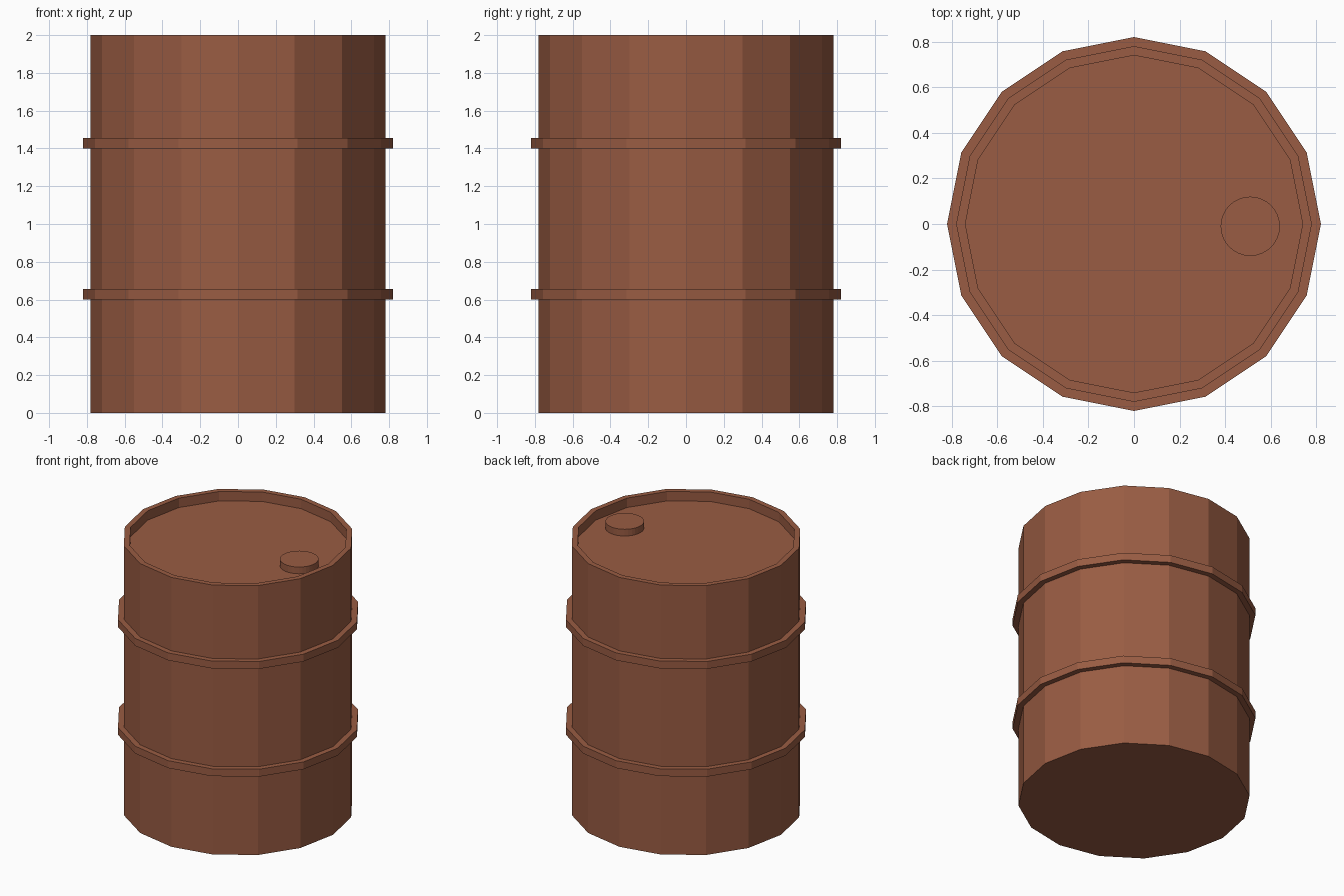
import bpy, bmesh
from math import cos, sin, tau

if "Cube" in bpy.data.objects:
    bpy.data.objects.remove(bpy.data.objects["Cube"])

mat = bpy.data.materials.new("rusty_paint")
mat.diffuse_color = (0.32, 0.107, 0.056, 1)
mat.use_nodes = True
mat.node_tree.nodes["Principled BSDF"].inputs["Base Color"].default_value = mat.diffuse_color


def lathe(name, profile, sides, closed=False, centre=(0, 0)):
    """Spin (radius, z) points around a vertical axis; open profiles get capped ends."""
    bm = bmesh.new()
    rings = [[bm.verts.new((r * cos(tau * i / sides), r * sin(tau * i / sides), z))
              for i in range(sides)] for r, z in profile]
    pairs = list(zip(rings, rings[1:]))
    if closed:
        pairs.append((rings[-1], rings[0]))
    else:
        bm.faces.new(rings[0][::-1])
        bm.faces.new(rings[-1])
    for a, b in pairs:
        for i in range(sides):
            j = (i + 1) % sides
            bm.faces.new((a[i], a[j], b[j], b[i]))
    bmesh.ops.recalc_face_normals(bm, faces=bm.faces)
    mesh = bpy.data.meshes.new(name)
    bm.to_mesh(mesh)
    bm.free()
    mesh.materials.append(mat)
    obj = bpy.data.objects.new(name, mesh)
    obj.location = (*centre, 0)
    bpy.context.collection.objects.link(obj)
    return obj


# Barrel body with raised rim and sunken lid
lathe("barrel_body", [(0.78, 0), (0.78, 2), (0.74, 2), (0.74, 1.93)], 16)

# Two reinforcing hoops
for name, z in (("lower_hoop", 0.6), ("upper_hoop", 1.4)):
    lathe(name, [(0.77, z), (0.82, z), (0.82, z + 0.055), (0.77, z + 0.055)], 16, closed=True)

# Filler cap on the lid
lathe("filler_cap", [(0.13, 1.925), (0.13, 1.98)], 32, centre=(0.51, -0.01))
